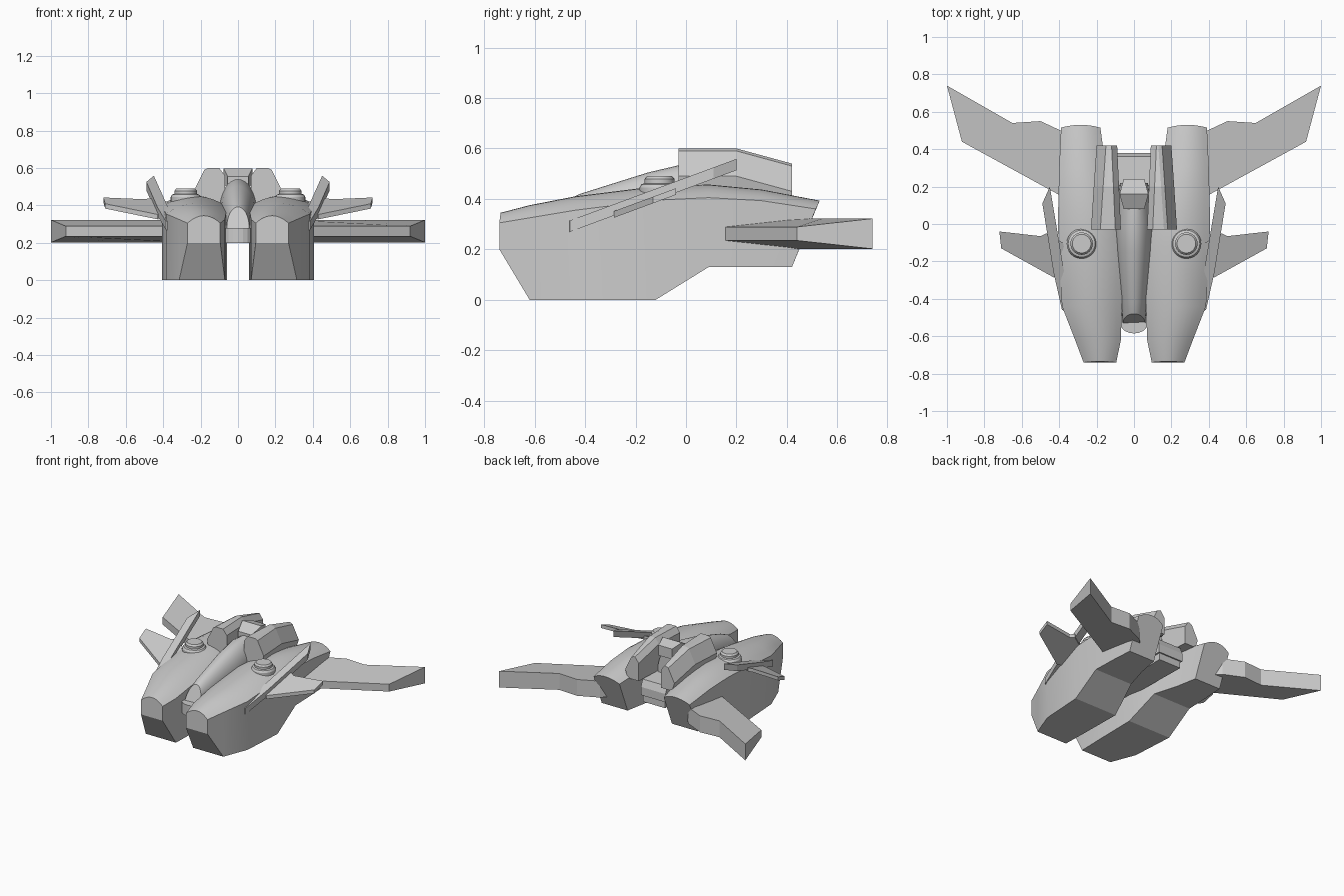
import bpy, bmesh, math

if "Cube" in bpy.data.objects:
    bpy.data.objects.remove(bpy.data.objects["Cube"])


def finish(name, bm, mirror=False, smooth=False):
    bmesh.ops.recalc_face_normals(bm, faces=bm.faces)
    me = bpy.data.meshes.new(name)
    bm.to_mesh(me)
    bm.free()
    ob = bpy.data.objects.new(name, me)
    bpy.context.collection.objects.link(ob)
    if mirror:
        ob.modifiers.new("mirror", "MIRROR").use_clip = False
    if smooth:
        bpy.ops.object.select_all(action='DESELECT')
        ob.select_set(True)
        bpy.context.view_layer.objects.active = ob
        bpy.ops.object.shade_smooth_by_angle(angle=math.radians(25))
    return ob


def loft(name, rings, **kw):
    """Skin a list of equal-length point rings and cap both ends."""
    bm = bmesh.new()
    vs = [[bm.verts.new(p) for p in r] for r in rings]
    n = len(vs[0])
    for a, b in zip(vs, vs[1:]):
        for i in range(n):
            j = (i + 1) % n
            bm.faces.new((a[i], a[j], b[j], b[i]))
    bm.faces.new(vs[0])
    bm.faces.new(vs[-1])
    return finish(name, bm, **kw)


def arch(xi, xo, yb, zb, ys, zs, yc, zc, round_=False, n=10):
    """Section with flat bottom, straight sides and a curved top."""
    pts = [(xi, yb, zb), (xo, yb, zb)]
    for i in range(n + 1):
        if round_:
            a = math.pi * i / n
            t, h = math.cos(a), math.sin(a)
        else:
            t = 1 - 2 * i / n
            h = 1 - t * t
        pts.append(((xi + xo) / 2 + t * (xo - xi) / 2,
                    ys + (yc - ys) * h, zs + (zc - zs) * h))
    return pts


# Twin hulls: arched top, chamfered nose, stepped-up belly at the rear
hull = [
    # xi, xo, y bottom, z bottom, y shoulder, z shoulder, y crown, z crown
    (.095, .27, -.74, .20, -.74, .305, -.735, .345),
    (.07, .315, -.62, 0, -.62, .325, -.62, .375),
    (.065, .385, -.44, 0, -.44, .355, -.44, .41),
    (.06, .405, -.12, 0, -.12, .395, -.12, .45),
    (.10, .405, .09, .13, .09, .405, .09, .457),
    (.15, .40, .26, .13, .30, .393, .30, .437),
    (.18, .39, .42, .13, .515, .36, .53, .393),
]
loft("hull", [arch(*s) for s in hull], mirror=True, smooth=True)

# Cockpit spine between the hulls
spine = [
    (-.06, .06, -.535, .25, -.53, .28, -.48, .392),
    (-.068, .068, -.42, .25, -.42, .31, -.42, .42),
    (-.092, .092, -.15, .25, -.15, .36, -.15, .505),
    (-.10, .10, .0, .25, .0, .38, .0, .54),
    (-.075, .075, .22, .25, .22, .38, .22, .53),
]
loft("cockpit_spine", [arch(*s, round_=True, n=16) for s in spine], smooth=True)


def prism(name, layers, **kw):
    return loft(name, layers, **kw)


# Keel beam with a rounded nose, linking the hulls
keel = [(-.09, .37), (-.07, -.50)]
keel += [(-.07 * math.cos(math.pi * i / 8), -.54 - .045 * math.sin(math.pi * i / 8))
         for i in range(9)]
keel += [(.07, -.50), (.09, .37)]
prism("keel_beam", [[(x, y, z) for x, y in keel] for z in (.20, .28)])

# Raised rear deck between the dorsal pods
prism("rear_deck", [[(-.10, y, z), (.10, y, z), (.10, y, t), (-.10, y, t)]
                    for y, z, t in ((.0, .25, .38), (.36, .25, .36), (.38, .25, .31))])

# Small sensor block on top of the spine
prism("sensor_block", [[(-w, y, b), (w, y, b), (w, y, t), (-w, y, t)]
                       for w, y, b, t in ((.055, .08, .50, .555), (.077, .16, .51, .598),
                                          (.055, .24, .50, .575))])

# Dorsal pods
pod = [(-.03, .07, .23, .60), (.20, .08, .215, .60), (.42, .09, .20, .54)]
loft("dorsal_pod", [[(a, y, .37), (b - .02, y, .37), (b, y, t - .11), (b - .05, y, t - .01),
                     (b - .07, y, t), (a + .03, y, t), (a, y, t - .04)]
                    for y, a, b, t in pod], mirror=True)

# Main wings: thin leading edge, thick trailing edge
wing = [(.28, .09, .027), (.92, .44, .027), (1, .74, .06), (.65, .54, .06),
        (.50, .55, .06), (.36, .485, .06), (.28, .40, .06)]
prism("main_wing", [[(x, y, .262 + s * h) for x, y, h in wing] for s in (-1, 1)], mirror=True)


# Inclined side plates share one pitched plane
def plate(name, outline, lift, thick):
    prism(name, [[(x, y, .462 + .37 * y + lift + s * thick / 2) for x, y in outline]
                 for s in (-1, 1)], mirror=True)


plate("strake", [(.33, -.47), (.385, -.46), (.43, -.26), (.49, .11), (.45, .20), (.38, -.22)],
      0, .045)
plate("canard", [(.34, -.27), (.43, -.285), (.71, -.13), (.72, -.04), (.50, -.065),
                 (.47, -.05), (.38, -.10)], -.018, .026)

# Turret domes on the hulls
bm = bmesh.new()
rings = []
for r, z in ((.08, .40), (.08, .445), (.072, .458), (.06, .462), (.06, .478), (.05, .49)):
    rings.append([(.28 + r * math.cos(math.tau * i / 24),
                   -.105 + r * math.sin(math.tau * i / 24), z) for i in range(24)])
bm.free()
loft("turret", rings, mirror=True, smooth=True)
